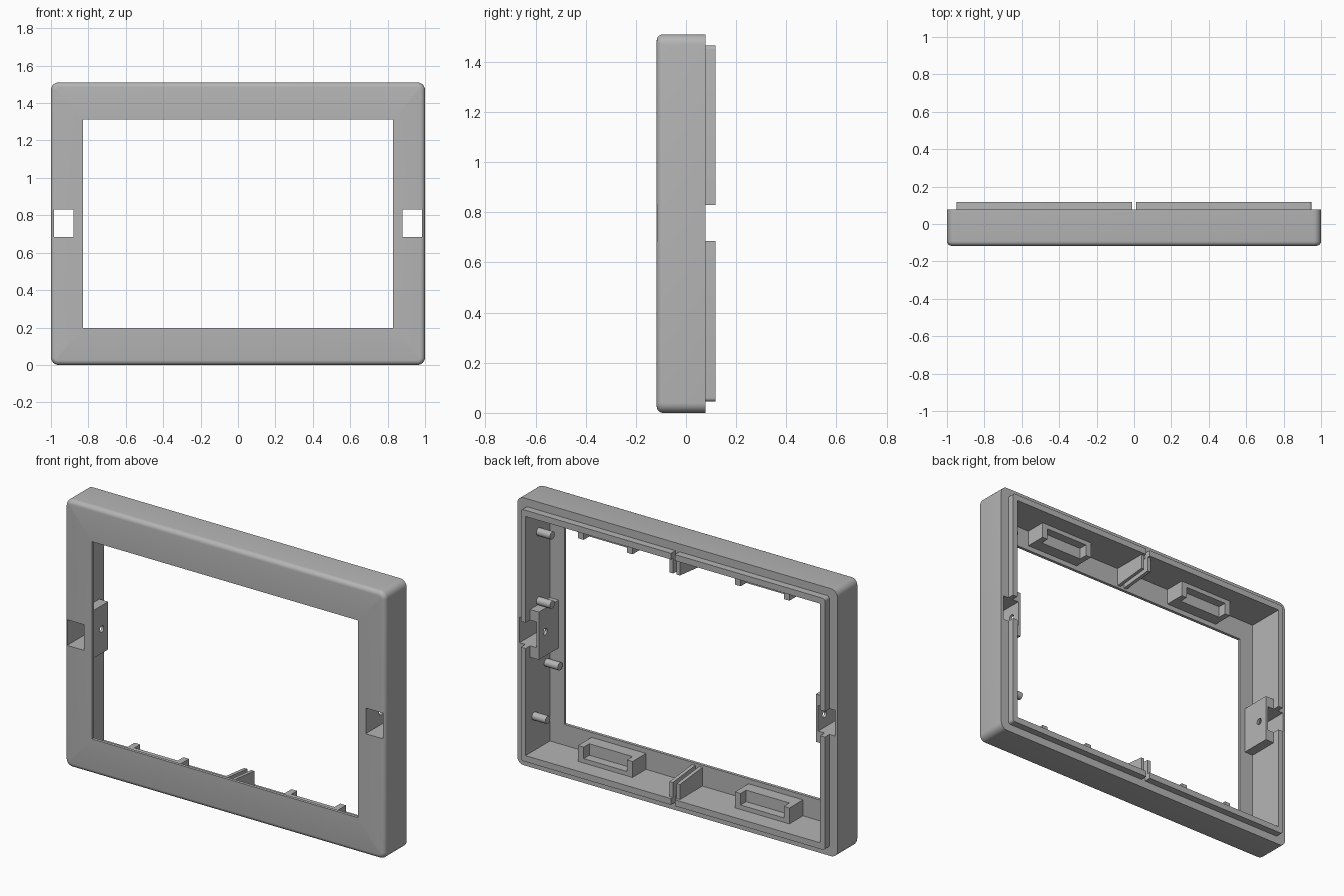
import bpy, bmesh, math
from mathutils import Matrix, Vector

if "Cube" in bpy.data.objects:
    bpy.data.objects.remove(bpy.data.objects["Cube"])

grey = bpy.data.materials.new("plastic_grey")
grey.use_nodes = True
grey.diffuse_color = (0.46, 0.46, 0.46, 1)
grey.node_tree.nodes["Principled BSDF"].inputs["Base Color"].default_value = (0.46, 0.46, 0.46, 1)

W, H = 1.0, 0.755          # half width, half height
FRONT, RIM, LIP = -0.117, 0.077, 0.117
FLOOR = -0.1               # inside face of the front plate
WALL = 0.08                # inset of the inner wall


def finish(name, bm):
    bmesh.ops.recalc_face_normals(bm, faces=bm.faces)
    mesh = bpy.data.meshes.new(name)
    bm.to_mesh(mesh)
    bm.free()
    mesh.materials.append(grey)
    ob = bpy.data.objects.new(name, mesh)
    bpy.context.collection.objects.link(ob)
    return ob


def add_box(bm, x, y, z):
    size = Vector((x[1] - x[0], y[1] - y[0], z[1] - z[0]))
    mid = Vector((sum(x), sum(y), sum(z))) / 2
    bmesh.ops.create_cube(bm, size=1, matrix=Matrix.Translation(mid) @ Matrix.Diagonal(size).to_4x4())


def add_rod(bm, x, y, z, r):
    place = Matrix.Translation((sum(x) / 2, y, z)) @ Matrix.Rotation(math.pi / 2, 4, "Y")
    bmesh.ops.create_cone(bm, cap_ends=True, segments=16, radius1=r, radius2=r,
                          depth=x[1] - x[0], matrix=place)


def box(name, x, y, z):
    bm = bmesh.new()
    add_box(bm, x, y, z)
    return finish(name, bm)


def cut(target, cutter):
    mod = target.modifiers.new("cut", "BOOLEAN")
    mod.operation, mod.solver, mod.object = "DIFFERENCE", "EXACT", cutter
    bpy.context.view_layer.objects.active = target
    bpy.ops.object.modifier_apply(modifier=mod.name)
    bpy.data.objects.remove(cutter)


def smooth(ob):
    bpy.ops.object.select_all(action="DESELECT")
    ob.select_set(True)
    bpy.context.view_layer.objects.active = ob
    bpy.ops.object.shade_smooth_by_angle(angle=math.radians(35))


def rounded_loop(bm, hx, hz, y, r, steps=6):
    verts = []
    for k, (sx, sz) in enumerate(((1, 1), (-1, 1), (-1, -1), (1, -1))):
        for i in range(steps + 1):
            a = math.pi / 2 * (k + i / steps)
            verts.append(bm.verts.new((sx * (hx - r) + r * math.cos(a), y,
                                       H + sz * (hz - r) + r * math.sin(a))))
    return verts


def span(side, a, b):
    return tuple(sorted((side * a, side * b)))


def level(top, a, b):
    return (2 * H - b, 2 * H - a) if top else (a, b)


# Frame: a closed section of rounded rectangles, from outer skin to window to lip
bm = bmesh.new()
section = [(W, H, RIM, 0.04)]
for i in range(6):
    a = math.pi / 2 * i / 5
    inset = 0.025 * (1 - math.cos(a))
    section.append((W - inset, H - inset, FRONT + 0.025 * (1 - math.sin(a)), 0.04 - inset))
section += [(0.83, 0.557, FRONT, 0), (0.83, 0.557, FLOOR, 0),
            (W - WALL, H - WALL, FLOOR, 0), (W - WALL, H - WALL, LIP, 0),
            (W - 0.05, H - 0.045, LIP, 0.015), (W - 0.05, H - 0.045, RIM, 0.015)]
loops = [rounded_loop(bm, *s) for s in section]
for p, q in zip(loops, loops[1:] + loops[:1]):
    for i in range(len(p)):
        j = (i + 1) % len(p)
        bm.faces.new((p[i], p[j], q[j], q[i]))
bmesh.ops.remove_doubles(bm, verts=bm.verts, dist=0.0001)
frame = finish("bezel_frame", bm)

# Gaps in the lip at the middle of the top and bottom
cut(frame, box("lip_cutter", (-0.012, 0.012), (RIM, 0.2), (-0.1, 1.6)))

# Side latches: pierced blocks behind a slot through the whole frame
for side, word in ((1, "left"), (-1, "right")):
    slot = (span(side, 0.88, 0.985), (-0.3, 0.3), (0.685, 0.83))
    cut(frame, box("slot_cutter", *slot))
    block = box(word + "_latch_block", span(side, 0.865, 0.921), (FLOOR, RIM), (0.62, 0.89))
    cut(block, box("slot_cutter", *slot))
    bm = bmesh.new()
    add_rod(bm, span(side, 0.8, 0.9), 0.02, 0.757, 0.018)
    cut(block, finish("screw_cutter", bm))
    smooth(block)
smooth(frame)

# Clip holders and centre fins along the top and bottom walls
for top, word in ((False, "bottom"), (True, "top")):
    for side, hand in ((1, "left"), (-1, "right")):
        bm = bmesh.new()
        add_box(bm, span(side, 0.32, 0.66), (FLOOR, -0.03), level(top, WALL, 0.17))
        add_box(bm, span(side, 0.32, 0.66), (-0.03, 0.02), level(top, WALL, 0.105))
        for x in (0.32, 0.625):
            add_box(bm, span(side, x, x + 0.035), (-0.03, 0.02), level(top, 0.105, 0.17))
        finish(f"{word}_{hand}_clip_holder", bm)

        fin = box(f"{word}_{hand}_centre_fin", span(side, 0.012, 0.032), (FLOOR, 0.1),
                  level(top, WALL, 0.185))
        for v in fin.data.vertices:      # slope the rear end
            if v.co.y > 0 and abs(v.co.z - H) < H - 0.15:
                v.co.z += 0.02 if top else -0.02

# Pegs on the left inner wall
for i, (y, z) in enumerate(((0, 1.3), (0, 0.91), (-0.07, 0.535), (0.04, 0.275))):
    bm = bmesh.new()
    add_rod(bm, (0.835, 0.921), y, z, 0.022)
    smooth(finish(f"wall_peg_{i + 1}", bm))
